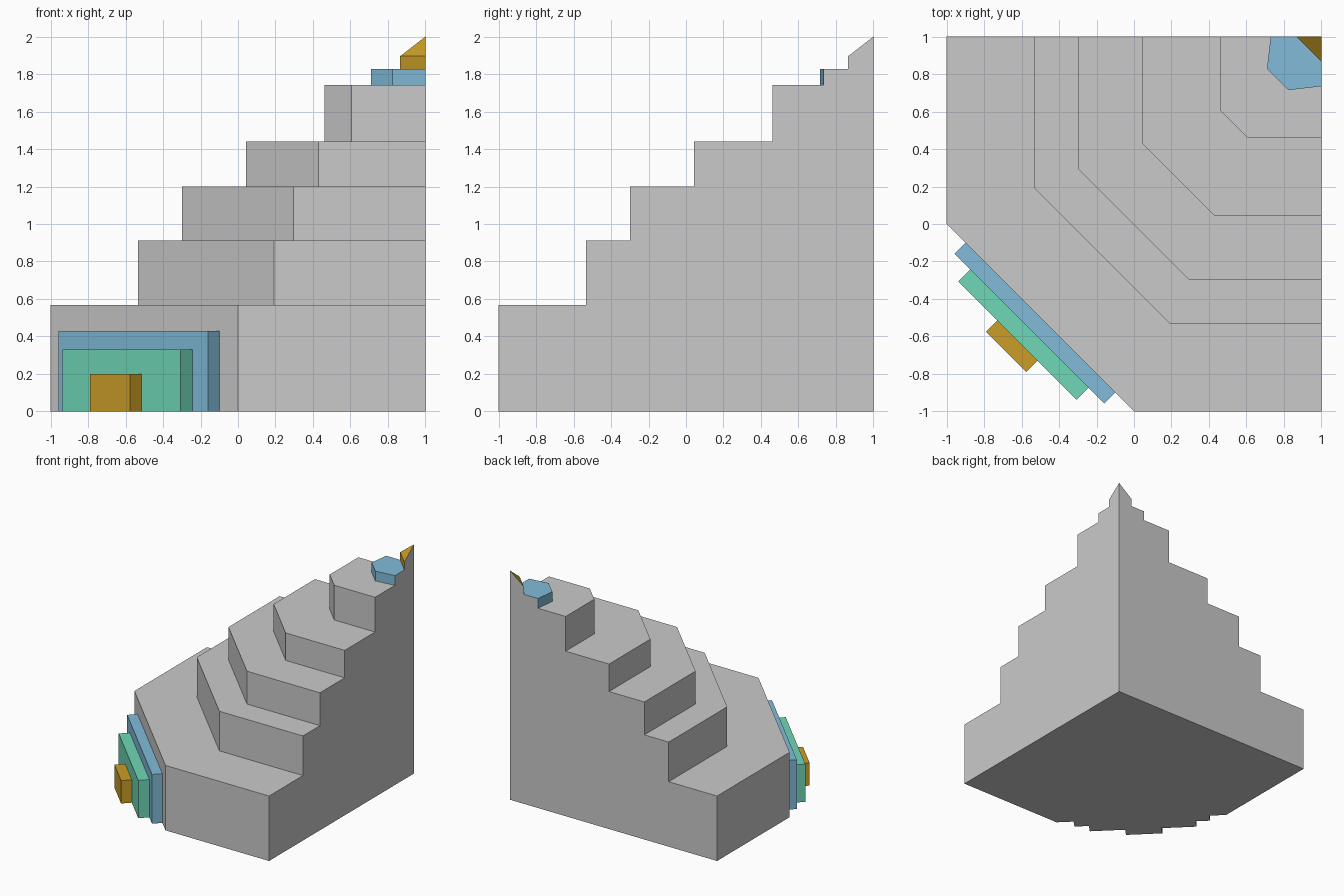
import bpy
import bmesh
from mathutils import Vector

cube = bpy.data.objects.get("Cube")
if cube:
    bpy.data.objects.remove(cube, do_unlink=True)


def make_material(name, color):
    mat = bpy.data.materials.new(name)
    mat.use_nodes = True
    mat.diffuse_color = (*color, 1)
    mat.node_tree.nodes["Principled BSDF"].inputs["Base Color"].default_value = (*color, 1)
    return mat


stone = make_material("stone_grey", (0.59, 0.59, 0.59))
blue = make_material("pale_blue", (0.22, 0.5, 0.69))
green = make_material("mint_green", (0.16, 0.68, 0.47))
gold = make_material("gold", (0.59, 0.34, 0.02))


def is_cut(face):
    """True for faces lying on the two cut walls or on the ground."""
    pts = [v.co for v in face.verts]
    return (all(p.x > 0.999 for p in pts) or all(p.y > 0.999 for p in pts)
            or all(p.z < 0.001 for p in pts))


def prism(name, outline, bottom, top, mat, apex=None):
    """Extrude a flat outline; optionally raise its corner at (1, 1) to an apex."""
    bm = bmesh.new()
    base = bm.faces.new([bm.verts.new((x, y, bottom)) for x, y in outline])
    ext = bmesh.ops.extrude_face_region(bm, geom=[base], use_keep_orig=True)
    for v in ext["geom"]:
        if isinstance(v, bmesh.types.BMVert):
            v.co.z = top
            if apex and v.co.x + v.co.y > 1.99:
                v.co.z = apex
    bmesh.ops.recalc_face_normals(bm, faces=bm.faces)
    for f in bm.faces:
        f.material_index = 1 if is_cut(f) else 0
    mesh = bpy.data.meshes.new(name)
    bm.to_mesh(mesh)
    bm.free()
    mesh.materials.append(mat)
    mesh.materials.append(stone)
    obj = bpy.data.objects.new(name, mesh)
    bpy.context.collection.objects.link(obj)
    return obj


# Stepped tiers: outer edge, chamfer corner, top height
tiers = [(-1, 0, 0.567), (-0.533, 0.193, 0.913), (-0.298, 0.295, 1.2),
         (0.043, 0.43, 1.44), (0.462, 0.605, 1.743)]
floor = 0
for i, (edge, corner, top) in enumerate(tiers):
    outline = [(1, 1), (edge, 1), (edge, corner), (corner, edge), (1, edge)]
    prism(f"tier_{i + 1}", outline, floor, top, stone)
    floor = top

# Blue slab and gold peak at the summit
prism("summit_slab", [(1, 1), (0.73, 1), (0.71, 0.83), (0.825, 0.715), (1, 0.735)],
      floor, 1.828, blue)
prism("summit_peak", [(1, 1), (0.866, 1), (1, 0.866)], 1.828, 1.896, gold, apex=2)

# Layered entrance plates on the chamfered face
out = Vector((-1, -1))
along = Vector((1, -1))
inner = 0.5
for name, half, outer, height, mat in [
        ("entrance_back", 0.4, 0.559, 0.43, blue),
        ("entrance_middle", 0.315, 0.622, 0.33, green),
        ("entrance_front", 0.107, 0.683, 0.2, gold)]:
    outline = [out * d + along * s for d, s in
               [(inner, -half), (outer, -half), (outer, half), (inner, half)]]
    prism(name, outline, 0, height, mat)
    inner = outer
